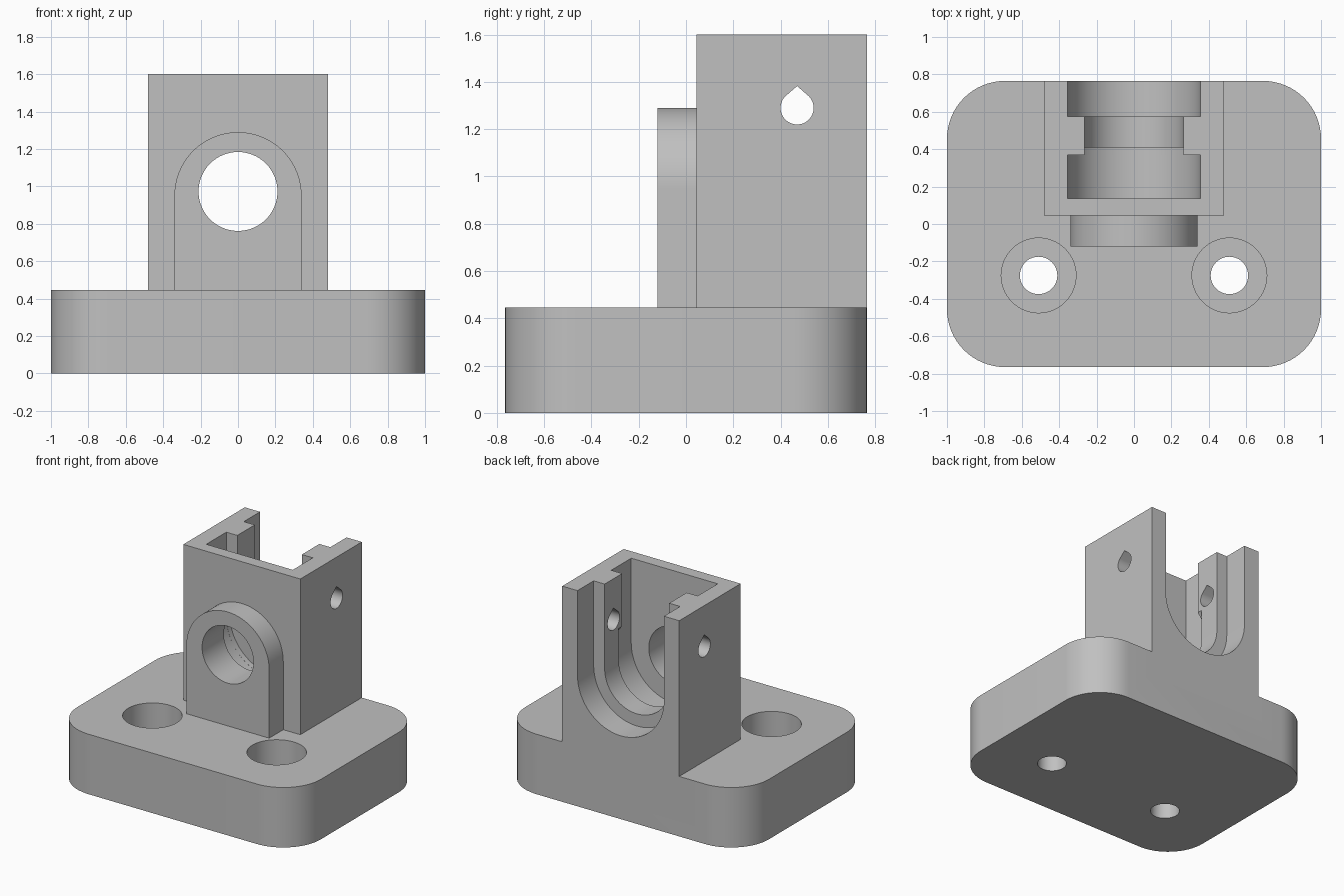
import bpy, bmesh
from math import sin, cos, pi, radians

if "Cube" in bpy.data.objects:
    bpy.data.objects.remove(bpy.data.objects["Cube"], do_unlink=True)

# Material
grey = bpy.data.materials.new("plain_grey")
grey.use_nodes = True
COLOR = (0.53, 0.53, 0.53, 1)
grey.diffuse_color = COLOR
grey.node_tree.nodes["Principled BSDF"].inputs["Base Color"].default_value = COLOR


def arc(cu, cv, r, start, end, n):
    """Points on an arc, angles in degrees."""
    steps = [radians(start + (end - start) * i / n) for i in range(n + 1)]
    return [(cu + r * cos(a), cv + r * sin(a)) for a in steps]


def circle(cu, cv, r, n=64):
    return arc(cu, cv, r, 0, 360, n)[:-1]


def prism(name, outline, axis, low, high):
    """Extrude a 2D outline along one axis."""
    place = {"x": lambda u, v, d: (d, u, v),
             "y": lambda u, v, d: (u, d, v),
             "z": lambda u, v, d: (u, v, d)}[axis]
    bm = bmesh.new()
    face = bm.faces.new([bm.verts.new(place(u, v, low)) for u, v in outline])
    made = bmesh.ops.extrude_face_region(bm, geom=[face])["geom"]
    shift = place(0, 0, high - low)
    bmesh.ops.translate(bm, vec=shift,
                        verts=[g for g in made if isinstance(g, bmesh.types.BMVert)])
    bmesh.ops.recalc_face_normals(bm, faces=bm.faces)
    mesh = bpy.data.meshes.new(name)
    bm.to_mesh(mesh)
    bm.free()
    mesh.materials.append(grey)
    obj = bpy.data.objects.new(name, mesh)
    bpy.context.collection.objects.link(obj)
    return obj


def combine(body, tool, operation):
    """Boolean the tool into the body, then remove the tool."""
    mod = body.modifiers.new(tool.name, "BOOLEAN")
    mod.operation = operation
    mod.solver = "EXACT"
    mod.object = tool
    bpy.context.view_layer.objects.active = body
    bpy.ops.object.modifier_apply(modifier=mod.name)
    bpy.data.objects.remove(tool, do_unlink=True)


BASE_TOP, TOP, BACK = 0.445, 1.6, 0.765
BORE_Z = 0.973

# Base plate with rounded corners
R = 0.31
cx, cy = 1 - R, BACK - R
plate = (arc(cx, cy, R, 0, 90, 16) + arc(-cx, cy, R, 90, 180, 16)
         + arc(-cx, -cy, R, 180, 270, 16) + arc(cx, -cy, R, 270, 360, 16))
bracket = prism("bearing_bracket", plate, "z", 0, BASE_TOP)

# Upright housing and arched front boss
W = 0.48
housing = [(-W, 0.045), (W, 0.045), (W, BACK), (-W, BACK)]
combine(bracket, prism("housing", housing, "z", 0.3, TOP), "UNION")
B = 0.34
boss = [(-B, 0.3), (B, 0.3)] + arc(0, 0.95, B, 0, 180, 48)
combine(bracket, prism("front_boss", boss, "y", -0.12, 0.1), "UNION")


# U-shaped slots, open at the top: wide, narrow, wide
def u_slot(r):
    return [(r, TOP + 0.2), (-r, TOP + 0.2)] + arc(0, BORE_Z, r, 180, 360, 48)


WIDE, NARROW = 0.355, 0.265
for name, r, low, high in (("front_slot", WIDE, 0.135, 0.37),
                           ("middle_slot", NARROW, 0.3, 0.65),
                           ("rear_slot", WIDE, 0.575, 1.0)):
    combine(bracket, prism(name, u_slot(r), "y", low, high), "DIFFERENCE")

# Round seat reaching a little into the middle rib, and the front bore
seat = circle(0, BORE_Z, WIDE - 0.0005, 96)
combine(bracket, prism("round_seat", seat, "y", 0.2, 0.41), "DIFFERENCE")
combine(bracket, prism("shaft_bore", circle(0, BORE_Z, 0.211), "y", -0.3, 0.25),
        "DIFFERENCE")

# Teardrop cross pin hole through both side walls
r = 0.07
drop = arc(0.47, 1.29, r, 135, 405, 36) + [(0.47, 1.29 + r * 1.32)]
combine(bracket, prism("pin_hole", drop, "x", -0.8, 0.8), "DIFFERENCE")

# Counterbored screw holes
for side in (-1, 1):
    x, y = side * 0.51, -0.275
    combine(bracket, prism("counterbore", circle(x, y, 0.2), "z", 0.2, 0.7), "DIFFERENCE")
    combine(bracket, prism("screw_hole", circle(x, y, 0.1, 48), "z", -0.2, 0.4), "DIFFERENCE")

# Smooth round walls, sharp edges
bpy.ops.object.select_all(action="DESELECT")
bracket.select_set(True)
bpy.context.view_layer.objects.active = bracket
bpy.ops.object.shade_smooth_by_angle(angle=radians(30))
